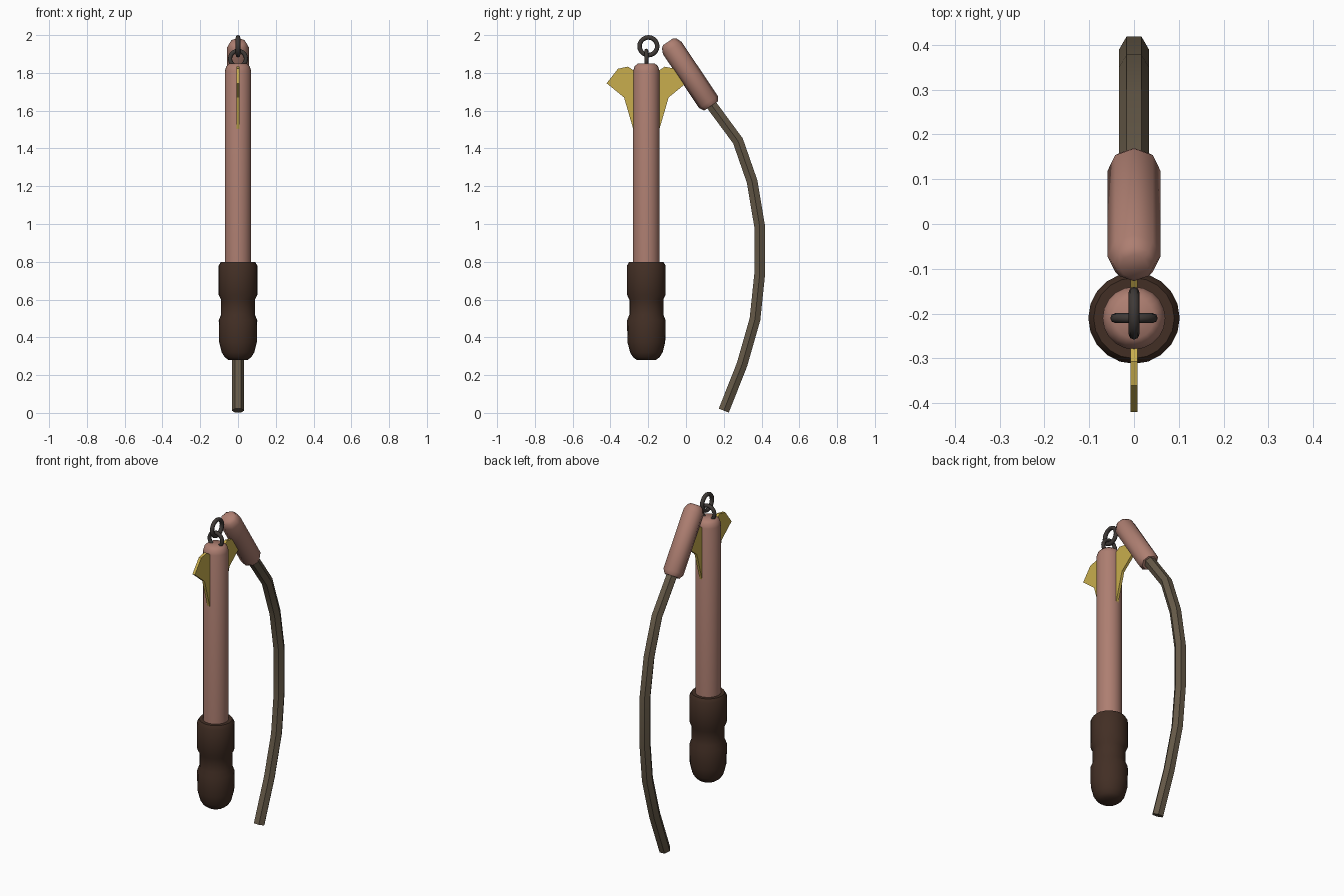
import bpy, bmesh, math
from mathutils import Vector, Matrix

cube = bpy.data.objects.get("Cube")
if cube:
    bpy.data.objects.remove(cube, do_unlink=True)


def material(name, r, g, b):
    m = bpy.data.materials.new(name)
    m.use_nodes = True
    m.diffuse_color = (r, g, b, 1)
    bsdf = m.node_tree.nodes["Principled BSDF"]
    bsdf.inputs["Base Color"].default_value = (r, g, b, 1)
    bsdf.inputs["Roughness"].default_value = 0.8
    return m


ROSE = material("rose_wood", 0.42, 0.21, 0.165)
BROWN = material("dark_brown_grip", 0.055, 0.028, 0.018)
CORD = material("olive_brown_cord", 0.13, 0.1, 0.064)
IRON = material("dark_iron", 0.05, 0.042, 0.038)
GOLD = material("gold", 0.58, 0.42, 0.075)
AXIS_Y = -0.21  # centre line of the long shaft


def finish(name, bm, mat, angle=None):
    bmesh.ops.recalc_face_normals(bm, faces=bm.faces)
    mesh = bpy.data.meshes.new(name)
    bm.to_mesh(mesh)
    bm.free()
    mesh.materials.append(mat)
    ob = bpy.data.objects.new(name, mesh)
    bpy.context.collection.objects.link(ob)
    if angle:
        bpy.ops.object.select_all(action="DESELECT")
        ob.select_set(True)
        bpy.context.view_layer.objects.active = ob
        bpy.ops.object.shade_smooth_by_angle(angle=math.radians(angle))
    return ob


def tube(name, rings, sides, mat, angle):
    """Skin capped rings given as (centre, direction, radius) in the YZ plane."""
    bm = bmesh.new()
    loops = []
    for centre, direction, radius in rings:
        side = Vector((1, 0, 0))
        up = direction.normalized().cross(side)
        loops.append([bm.verts.new(centre + radius * (
            side * math.cos(math.tau * i / sides) + up * math.sin(math.tau * i / sides)))
            for i in range(sides)])
    for a, b in zip(loops, loops[1:]):
        for i in range(sides):
            j = (i + 1) % sides
            bm.faces.new((a[i], a[j], b[j], b[i]))
    bm.faces.new(loops[0])
    bm.faces.new(loops[-1])
    return finish(name, bm, mat, angle)


def turned(name, profile, start, direction, sides, mat, angle=50):
    """Lathe a (distance, radius) profile along a straight axis."""
    d = direction.normalized()
    return tube(name, [(start + d * t, d, r) for t, r in profile], sides, mat, angle)


def link(name, centre, major, minor, rotation):
    bm = bmesh.new()
    n, m = 20, 8
    grid = []
    for i in range(n):
        a = math.tau * i / n
        grid.append([bm.verts.new(centre + rotation @ Vector((
            (major + minor * math.cos(math.tau * k / m)) * math.cos(a),
            (major + minor * math.cos(math.tau * k / m)) * math.sin(a),
            minor * math.sin(math.tau * k / m)))) for k in range(m)])
    for i in range(n):
        a, b = grid[i], grid[(i + 1) % n]
        for k in range(m):
            q = (k + 1) % m
            bm.faces.new((a[k], b[k], b[q], a[q]))
    return finish(name, bm, IRON, 60)


# Long shaft and its grip
up = Vector((0, 0, 1))
foot = Vector((0, AXIS_Y, 0))
turned("long_shaft", [(0.75, 0.07), (1.81, 0.07), (1.835, 0.062), (1.85, 0.045)],
       foot, up, 20, ROSE)
turned("grip", [(0.28, 0.05), (0.295, 0.07), (0.32, 0.086), (0.375, 0.1), (0.49, 0.102),
                (0.52, 0.09), (0.6, 0.09), (0.625, 0.102), (0.78, 0.102), (0.8, 0.09)],
       foot, up, 20, BROWN)

# Two interlocked chain links
link("lower_link", Vector((0, AXIS_Y, 1.875)), 0.042, 0.011, Matrix.Rotation(math.pi / 2, 3, "X"))
link("upper_link", Vector((0, -0.199, 1.941)), 0.047, 0.012, Matrix.Rotation(math.pi / 2, 3, "Y"))

# Short tilted handle
top, bottom = Vector((0, -0.095, 1.965)), Vector((0, 0.133, 1.625))
length = (bottom - top).length
turned("short_handle", [(0, 0.032), (0.012, 0.047), (0.04, 0.059), (length - 0.025, 0.059),
                        (length, 0.044)], top, bottom - top, 8, ROSE)

# Bowed cord hanging from the short handle
path = [Vector((0, y, z)) for y, z in (
    (0.12, 1.65), (0.275, 1.44), (0.35, 1.225), (0.39, 0.987),
    (0.39, 0.733), (0.365, 0.495), (0.297, 0.257), (0.2, 0.012))]
rings = []
for i, p in enumerate(path):
    before, after = path[max(i - 1, 0)], path[min(i + 1, len(path) - 1)]
    d = (p - before).normalized() + (after - p).normalized()
    rings.append((p, d, 0.033))
tube("cord", rings, 6, CORD, 30)

# Pair of gold fins, mirrored across the shaft
outline = [(0.05, 1.8), (0.07, 1.815), (0.097, 1.833), (0.15, 1.822),
           (0.21, 1.745), (0.118, 1.67), (0.07, 1.505), (0.062, 1.48)]
for name, sign in (("front_fin", -1), ("back_fin", 1)):
    bm = bmesh.new()
    face = bm.faces.new([bm.verts.new((-0.008, AXIS_Y + sign * r, z)) for r, z in outline])
    extruded = bmesh.ops.extrude_face_region(bm, geom=[face])["geom"]
    bmesh.ops.translate(bm, vec=(0.016, 0, 0),
                        verts=[v for v in extruded if isinstance(v, bmesh.types.BMVert)])
    finish(name, bm, GOLD)
